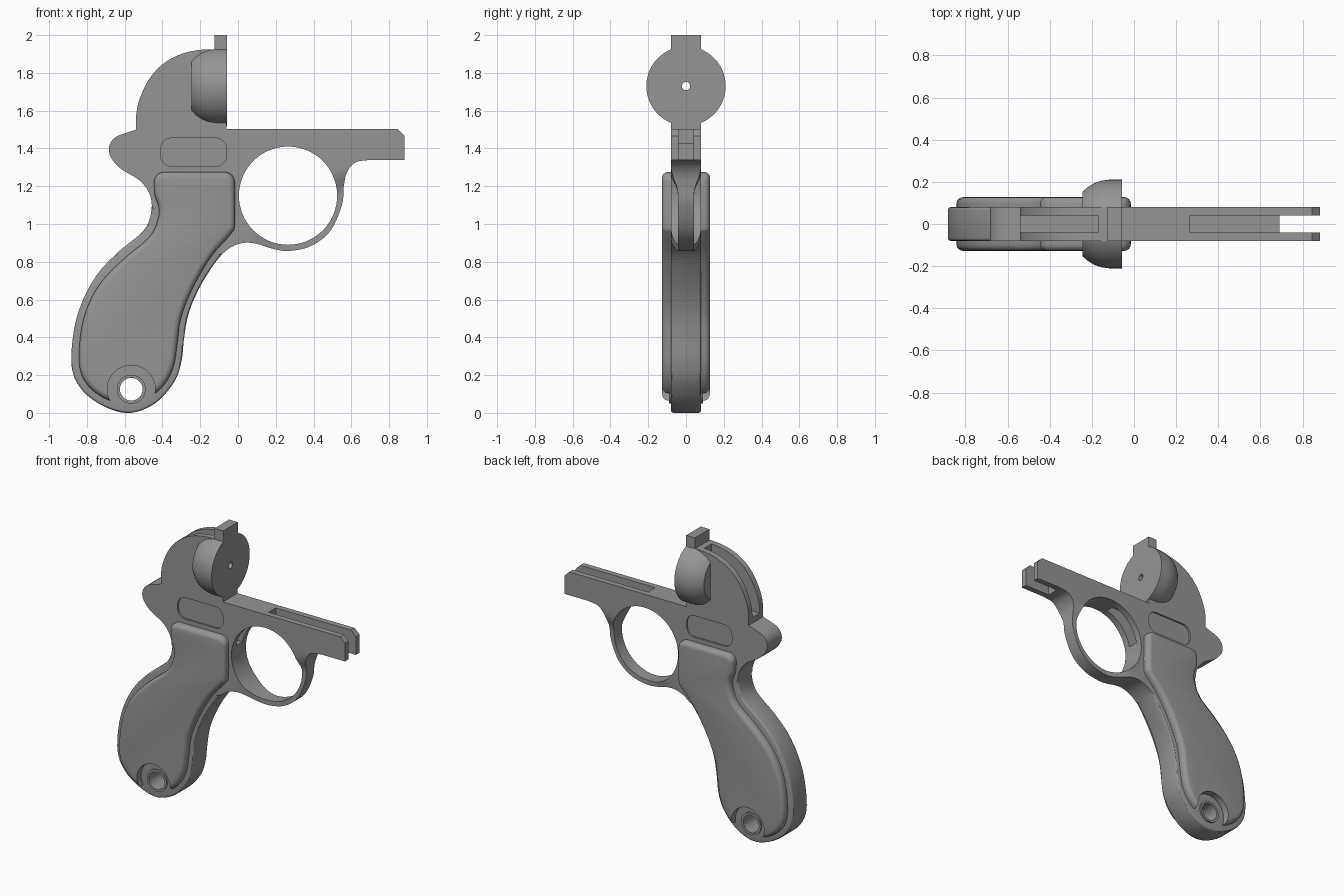
import bpy, bmesh, math
from mathutils import Vector

if "Cube" in bpy.data.objects:
    bpy.data.objects.remove(bpy.data.objects["Cube"])

dark = bpy.data.materials.new('dark_grey')
dark.diffuse_color = (0.3, 0.3, 0.3, 1)
dark.use_nodes = True
dark.node_tree.nodes["Principled BSDF"].inputs["Base Color"].default_value = dark.diffuse_color


def finish(name, bm):
    bmesh.ops.recalc_face_normals(bm, faces=bm.faces)
    me = bpy.data.meshes.new(name)
    bm.to_mesh(me)
    bm.free()
    me.materials.append(dark)
    ob = bpy.data.objects.new(name, me)
    bpy.context.collection.objects.link(ob)
    return ob


def smooth(pts, n=5):
    """Catmull-Rom curve through (x, z) points."""
    p = [Vector(q) for q in pts]
    p = [2 * p[0] - p[1]] + p + [2 * p[-1] - p[-2]]
    out = []
    for i in range(1, len(p) - 2):
        a, b, c, d = p[i - 1:i + 3]
        for k in range(n):
            t = k / n
            out.append(0.5 * (2 * b + (c - a) * t + (2 * a - 5 * b + 4 * c - d) * t * t
                              + (3 * b - a - 3 * c + d) * t ** 3))
    return out + [p[-2]]


def arc(cx, cz, r, a0, a1, n=8):
    return [(cx + r * math.cos(math.radians(a0 + (a1 - a0) * i / n)),
             cz + r * math.sin(math.radians(a0 + (a1 - a0) * i / n))) for i in range(n + 1)]


def slab(name, pts, y0, y1, bevel=0, pick=None, segs=4):
    """Extrude an (x, z) outline from y0 to y1, rounding the picked rim edges."""
    clean = []
    for q in pts:
        if not clean or (Vector(q) - Vector(clean[-1])).length > 1e-4:
            clean.append(q)
    if (Vector(clean[0]) - Vector(clean[-1])).length < 1e-4:
        clean.pop()
    bm = bmesh.new()
    face = bm.faces.new([bm.verts.new((q[0], y0, q[1])) for q in clean])
    ext = bmesh.ops.extrude_face_region(bm, geom=[face])
    bmesh.ops.translate(bm, vec=(0, y1 - y0, 0),
                        verts=[v for v in ext['geom'] if isinstance(v, bmesh.types.BMVert)])
    if bevel:
        edges = [e for e in bm.edges if abs(e.verts[0].co.y - e.verts[1].co.y) < 1e-5
                 and pick(e.verts[0].co) and pick(e.verts[1].co)]
        bmesh.ops.bevel(bm, geom=edges, offset=bevel, segments=segs, profile=0.5, affect='EDGES')
    return finish(name, bm)


def box(name, x0, x1, y, z0, z1):
    return slab(name, [(x0, z0), (x1, z0), (x1, z1), (x0, z1)], -y, y)


def disc(name, x, z, r, y):
    return slab(name, arc(x, z, r, 0, 360, 64), -y, y)


def boolean(ob, tool, op='DIFFERENCE'):
    tool.hide_render = True
    m = ob.modifiers.new('cut', 'BOOLEAN')
    m.operation, m.object, m.solver = op, tool, 'EXACT'
    bpy.context.view_layer.objects.active = ob
    bpy.ops.object.modifier_apply(modifier=m.name)
    bpy.data.objects.remove(tool)


def lathe_x(name, profile, z, n=64):
    """Spin an (x, radius) profile about a lengthwise axis at height z."""
    bm = bmesh.new()
    rings = [[bm.verts.new((x, r * math.cos(2 * math.pi * i / n), z + r * math.sin(2 * math.pi * i / n)))
              for i in range(n)] for x, r in profile]
    for a, b in zip(rings, rings[1:]):
        for i in range(n):
            bm.faces.new((a[i], a[(i + 1) % n], b[(i + 1) % n], b[i]))
    bm.faces.new(rings[0])
    bm.faces.new(rings[-1])
    return finish(name, bm)


# frame: arch, rail, trigger guard and grip in one outline
W = 0.08
grip_curve = smooth([(0.56, 1.2), (0.55, 1.1), (0.49, 0.965), (0.39, 0.885), (0.27, 0.857), (0.18, 0.87),
                     (0.1, 0.895), (0.03, 0.9), (-0.04, 0.875), (-0.11, 0.81), (-0.2, 0.67), (-0.26, 0.53),
                     (-0.285, 0.4), (-0.3, 0.27), (-0.34, 0.16), (-0.44, 0.05), (-0.57, 0.0), (-0.7, 0.03),
                     (-0.82, 0.115), (-0.88, 0.24), (-0.868, 0.44), (-0.82, 0.6), (-0.74, 0.74), (-0.63, 0.855),
                     (-0.5, 0.965), (-0.46, 1.06), (-0.465, 1.15), (-0.52, 1.23), (-0.63, 1.3), (-0.683, 1.38),
                     (-0.655, 1.455), (-0.54, 1.5)])
arch_curve = smooth([(-0.54, 1.57), (-0.525, 1.65), (-0.475, 1.76), (-0.4, 1.845), (-0.3, 1.9),
                     (-0.19, 1.923), (-0.06, 1.925)])
fillet = smooth([(0.7, 1.34), (0.62, 1.325), (0.575, 1.27), (0.56, 1.2)])
frame = slab('frame', [(-0.06, 1.503), (0.845, 1.503), (0.882, 1.467), (0.882, 1.34)] + fillet
             + grip_curve + arch_curve, -W, W, 0.013,
             lambda c: c.x < -0.08 and c.z < 1.1, 3)

# domed breech disc joined to the arch, trimmed level with its top
boolean(frame, lathe_x('breech', [(-0.057, 0.21), (-0.12, 0.21), (-0.155, 0.205), (-0.19, 0.193),
                                  (-0.22, 0.175), (-0.245, 0.152)], 1.73), 'UNION')
boolean(frame, box('trim_cut', -0.4, 0.1, 0.3, 1.9245, 2.1))

# openings: finger hole, lanyard hole, slots and firing pin hole
boolean(frame, disc('finger_cut', 0.265, 1.15, 0.26, 0.3))
boolean(frame, disc('lanyard_cut', -0.565, 0.125, 0.066, 0.3))
boolean(frame, box('hammer_cut', -0.7, -0.17, 0.04, 1.54, 2.1))
boolean(frame, box('rail_cut', 0.265, 0.75, 0.04, 1.43, 1.7))
boolean(frame, box('fork_cut', 0.69, 1.0, 0.04, 1.2, 1.8))
boolean(frame, box('trigger_cut', -0.1, 0.2, 0.035, 1.2, 1.44))
boolean(frame, lathe_x('pin_cut', [(-0.3, 0.022), (0.0, 0.022)], 1.73, 24))

# shallow side plates
plate = (arc(-0.12, 1.395, 0.06, 0, 90) + arc(-0.35, 1.395, 0.06, 90, 180)
         + arc(-0.35, 1.365, 0.06, 180, 270) + arc(-0.12, 1.365, 0.06, 270, 360))
for s in (-1, 1):
    boolean(frame, slab('plate_cut', plate, s * 0.068, s * 0.2))

# thin the trigger guard towards the front and bottom
bm = bmesh.new()
bm.from_mesh(frame.data)
for co, no in (((0, 0, 1.33), (0, 0, 1)), ((0.003, 0, 0), (1, 0, 0)), ((0.265, 0, 0), (1, 0, 0)),
               ((0, 0, 1.15), (0, 0, 1))):
    bmesh.ops.bisect_plane(bm, geom=bm.verts[:] + bm.edges[:] + bm.faces[:], plane_co=co, plane_no=no)


def ramp(v, a, b):
    t = min(1, max(0, (v - a) / (b - a)))
    return t * t * (3 - 2 * t)


for v in bm.verts:
    if 0 < v.co.x < 0.64 and v.co.z < 1.34:
        dx, dz = v.co.x - 0.265, v.co.z - 1.15
        a = math.degrees(math.atan2(dz, dx))
        v.co.y *= 1 - 0.46 * ramp(a, 27, 3) * ramp(a, -140, -85)
bmesh.ops.triangulate(bm, faces=[f for f in bm.faces if len(f.verts) > 4])
bm.to_mesh(frame.data)
bm.free()

# rear sight
box('rear_sight', -0.125, -0.057, W, 1.9, 2.0)

# grip panels, rounded on the outer rim and notched around the lanyard hole
panel_curve = smooth([(-0.017, 1.22), (-0.017, 1.0), (-0.04, 0.945), (-0.14, 0.83), (-0.235, 0.67),
                      (-0.3, 0.51), (-0.32, 0.38), (-0.34, 0.25), (-0.39, 0.15), (-0.47, 0.085),
                      (-0.58, 0.05), (-0.69, 0.07), (-0.79, 0.14), (-0.84, 0.25), (-0.83, 0.44),
                      (-0.785, 0.59), (-0.71, 0.71), (-0.6, 0.82), (-0.47, 0.93), (-0.425, 1.02),
                      (-0.42, 1.09), (-0.44, 1.15), (-0.445, 1.22)])
panel = slab('grip_panels', panel_curve + arc(-0.39, 1.22, 0.055, 180, 90) + arc(-0.072, 1.22, 0.055, 90, 0),
             -0.127, -0.072, 0.03, lambda c: c.y < -0.12)
boolean(panel, disc('notch_cut', -0.565, 0.125, 0.127, 0.3))
panel.modifiers.new('both_sides', 'MIRROR').use_axis = (False, True, False)

# lanyard bushing
bush = disc('lanyard_bushing', -0.565, 0.125, 0.076, 0.09)
boolean(bush, disc('bush_cut', -0.565, 0.125, 0.06, 0.3))

bpy.ops.object.select_all(action='SELECT')
bpy.context.view_layer.objects.active = frame
bpy.ops.object.shade_smooth_by_angle(angle=math.radians(30))
